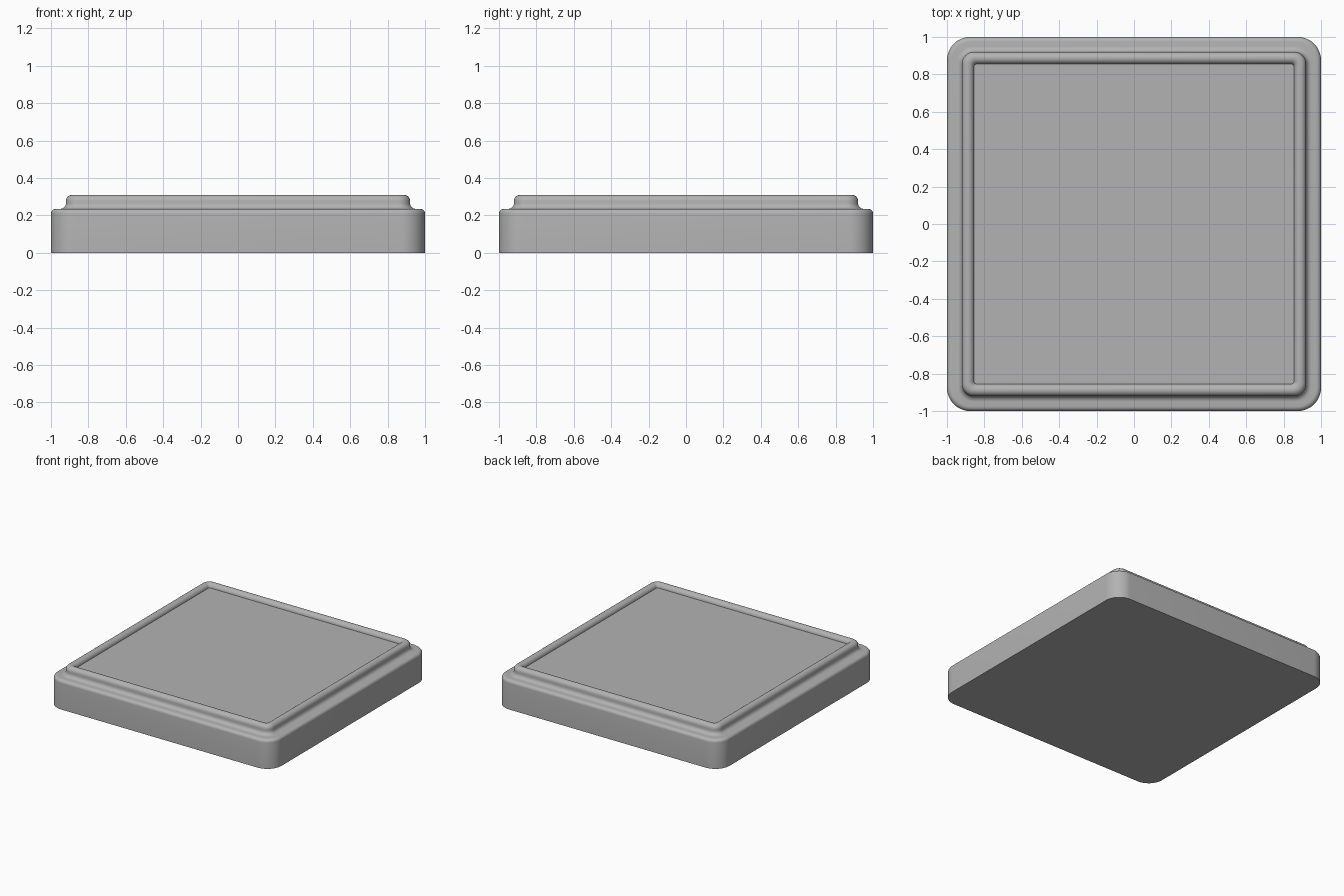
import bpy, bmesh
from math import sin, cos, pi, radians

if "Cube" in bpy.data.objects:
    bpy.data.objects.remove(bpy.data.objects["Cube"])

STEPS = 10       # segments per rounded corner


def arc(cx, cz, r, a0, a1, n=6):
    """Points (half width, height) along a circular arc."""
    return [(cx + r * cos(radians(a0 + (a1 - a0) * i / n)),
             cz + r * sin(radians(a0 + (a1 - a0) * i / n))) for i in range(n + 1)]


def ring(bm, half, z):
    """Rounded square loop of vertices; corners tighten towards the middle."""
    r = 0.015 + (half - 0.855) * 0.76
    c = half - r
    verts = []
    for q, (sx, sy) in enumerate(((1, 1), (-1, 1), (-1, -1), (1, -1))):
        for i in range(STEPS + 1):
            a = (q + i / STEPS) * pi / 2
            verts.append(bm.verts.new((sx * c + r * cos(a), sy * c + r * sin(a), z)))
    return verts


# Edge profile: side wall, rounded shoulder, cove, bead rim, recess
profile = [(1.0, 0.0)]
profile += arc(0.975, 0.21, 0.025, 0, 90)
profile += arc(0.95, 0.265, 0.03, 270, 180)
profile += arc(0.8875, 0.2775, 0.0325, 0, 180, 12)

bm = bmesh.new()
rings = [ring(bm, h, z) for h, z in profile]
for lo, hi in zip(rings, rings[1:]):
    n = len(lo)
    for i in range(n):
        j = (i + 1) % n
        bm.faces.new((lo[i], lo[j], hi[j], hi[i]))
bm.faces.new(rings[-1])             # recessed top panel
bm.faces.new(rings[0][::-1])        # underside
bmesh.ops.recalc_face_normals(bm, faces=bm.faces)

mesh = bpy.data.meshes.new("square_base")
bm.to_mesh(mesh)
bm.free()
base = bpy.data.objects.new("square_base", mesh)
bpy.context.collection.objects.link(base)
bpy.context.view_layer.objects.active = base
base.select_set(True)
bpy.ops.object.shade_smooth_by_angle(angle=radians(40))

# Mid-grey finish
mat = bpy.data.materials.new("mid_grey")
mat.diffuse_color = (0.45, 0.45, 0.45, 1)
mat.use_nodes = True
mat.node_tree.nodes["Principled BSDF"].inputs["Base Color"].default_value = mat.diffuse_color
mesh.materials.append(mat)
